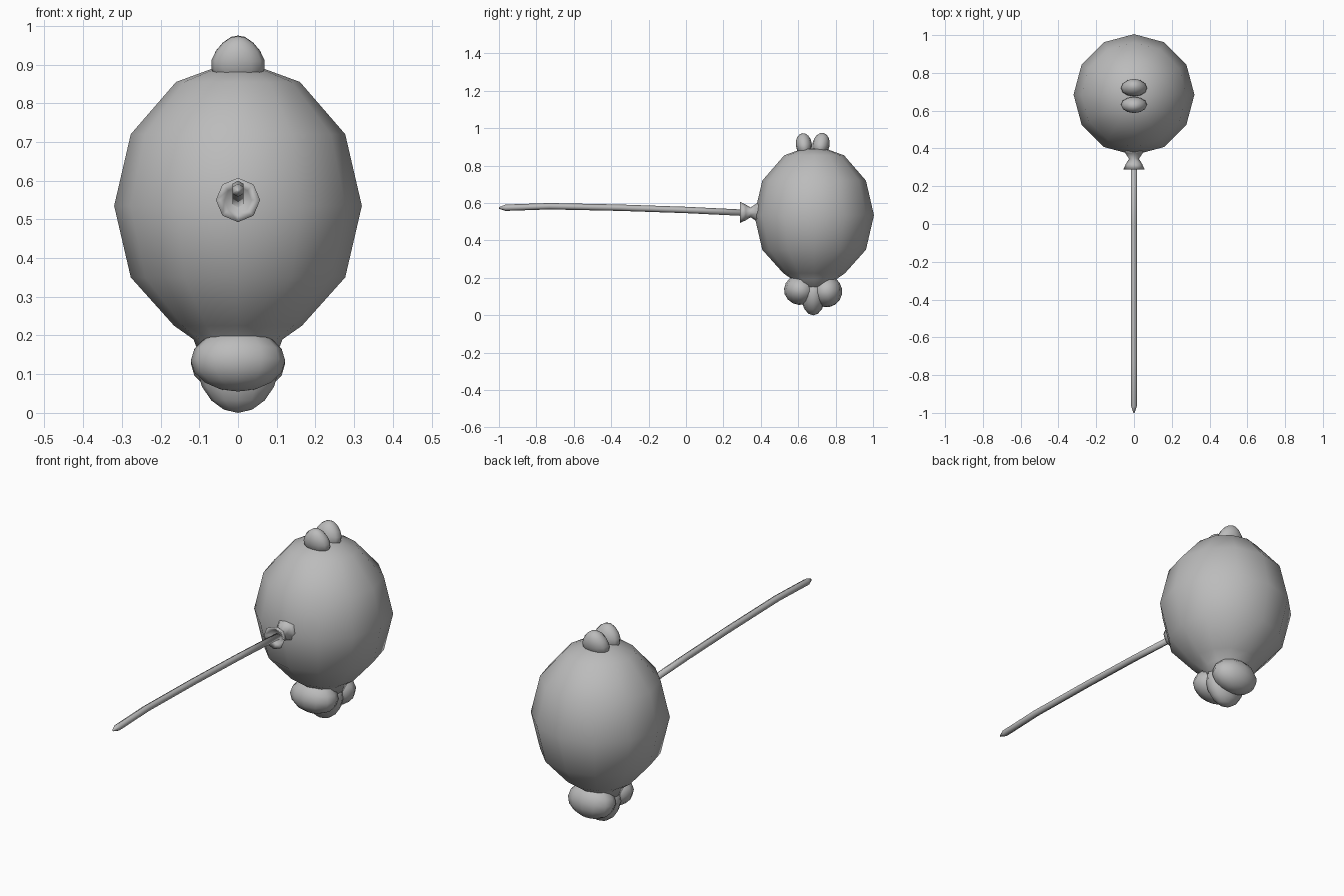
import bpy, bmesh, math
from mathutils import Vector, Matrix

cube = bpy.data.objects.get("Cube")
if cube:
    bpy.data.objects.remove(cube, do_unlink=True)

# Single matte grey
grey = bpy.data.materials.new("soft grey")
grey.use_nodes = True
colour = (0.5, 0.5, 0.5, 1)
grey.diffuse_color = colour
bsdf = grey.node_tree.nodes["Principled BSDF"]
bsdf.inputs["Base Color"].default_value = colour
bsdf.inputs["Roughness"].default_value = 0.8

CY, CZ = 0.685, 0.535   # centre of the round body


def finish(name, bm):
    bmesh.ops.recalc_face_normals(bm, faces=bm.faces)
    mesh = bpy.data.meshes.new(name)
    bm.to_mesh(mesh)
    bm.free()
    mesh.materials.append(grey)
    for p in mesh.polygons:
        p.use_smooth = True
    obj = bpy.data.objects.new(name, mesh)
    bpy.context.collection.objects.link(obj)
    return obj


def loft(name, rings, sides, u, v):
    """Skin rings of (centre, radius_u, radius_v), capping both ends."""
    bm = bmesh.new()
    u, v = Vector(u), Vector(v)
    loops = []
    for c, ru, rv in rings:
        loops.append([bm.verts.new(Vector(c)
                      + u * ru * math.cos(2 * math.pi * i / sides)
                      + v * rv * math.sin(2 * math.pi * i / sides))
                      for i in range(sides)])
    for a, b in zip(loops, loops[1:]):
        for i in range(sides):
            j = (i + 1) % sides
            bm.faces.new((a[i], a[j], b[j], b[i]))
    bm.faces.new(loops[0])
    bm.faces.new(loops[-1])
    return finish(name, bm)


def lobe(name, centre, radii, tilt=0.0, taper=0.0):
    """Rounded ellipsoid, tilted about x, narrowed towards +z by taper."""
    bm = bmesh.new()
    bmesh.ops.create_uvsphere(bm, u_segments=12, v_segments=8, radius=1)
    for vert in bm.verts:
        vert.co.x *= 1 - taper * vert.co.z
    bmesh.ops.transform(bm, verts=bm.verts, matrix=Matrix.Translation(centre)
                        @ Matrix.Rotation(tilt, 4, 'X')
                        @ Matrix.Diagonal((*radii, 1)))
    return finish(name, bm)


# Round body, drawn in to a neck at the bottom
profile = [(0.10, 0.15), (0.115, 0.19), (0.165, 0.225), (0.277, 0.35), (0.32, CZ),
           (0.277, 0.72), (0.16, 0.855), (0.07, 0.888), (0.01, 0.895)]
loft("body", [((0, CY, z), r, r) for r, z in profile], 12, (1, 0, 0), (0, 1, 0))

# Flared nozzle on the front, with a hollow mouth
nozzle = [(0.40, 0.065), (0.375, 0.046), (0.345, 0.026), (0.32, 0.042),
          (0.288, 0.057), (0.305, 0.035), (0.32, 0.012)]
loft("nozzle", [((0, y, 0.55), r, r) for y, r in nozzle], 8, (0, 0, 1), (1, 0, 0))

# Long thin stem with a slight arch and a pointed tip
stem = [(0.33, 0.547, 0.017), (0.0, 0.563, 0.017), (-0.35, 0.575, 0.017),
        (-0.73, 0.583, 0.017), (-0.965, 0.575, 0.017), (-1.0, 0.574, 0.004)]
loft("stem", [((0, y, z), r, r) for y, z, r in stem], 6, (0, 0, 1), (1, 0, 0))

# Pair of small lobes on top, leaning apart
lobe("top_front_lobe", (0, 0.63, 0.912), (0.068, 0.043, 0.062), 0.12, 0.25)
lobe("top_back_lobe", (0, 0.722, 0.912), (0.068, 0.046, 0.064), -0.2, 0.25)

# Cluster of three lobes underneath
lobe("bottom_front_lobe", (0, 0.61, 0.135), (0.122, 0.086, 0.08), -0.1)
lobe("bottom_back_lobe", (0, 0.752, 0.128), (0.122, 0.083, 0.085), 0.2)
lobe("bottom_middle_lobe", (0, 0.68, 0.11), (0.105, 0.066, 0.11), 0, -0.1)
